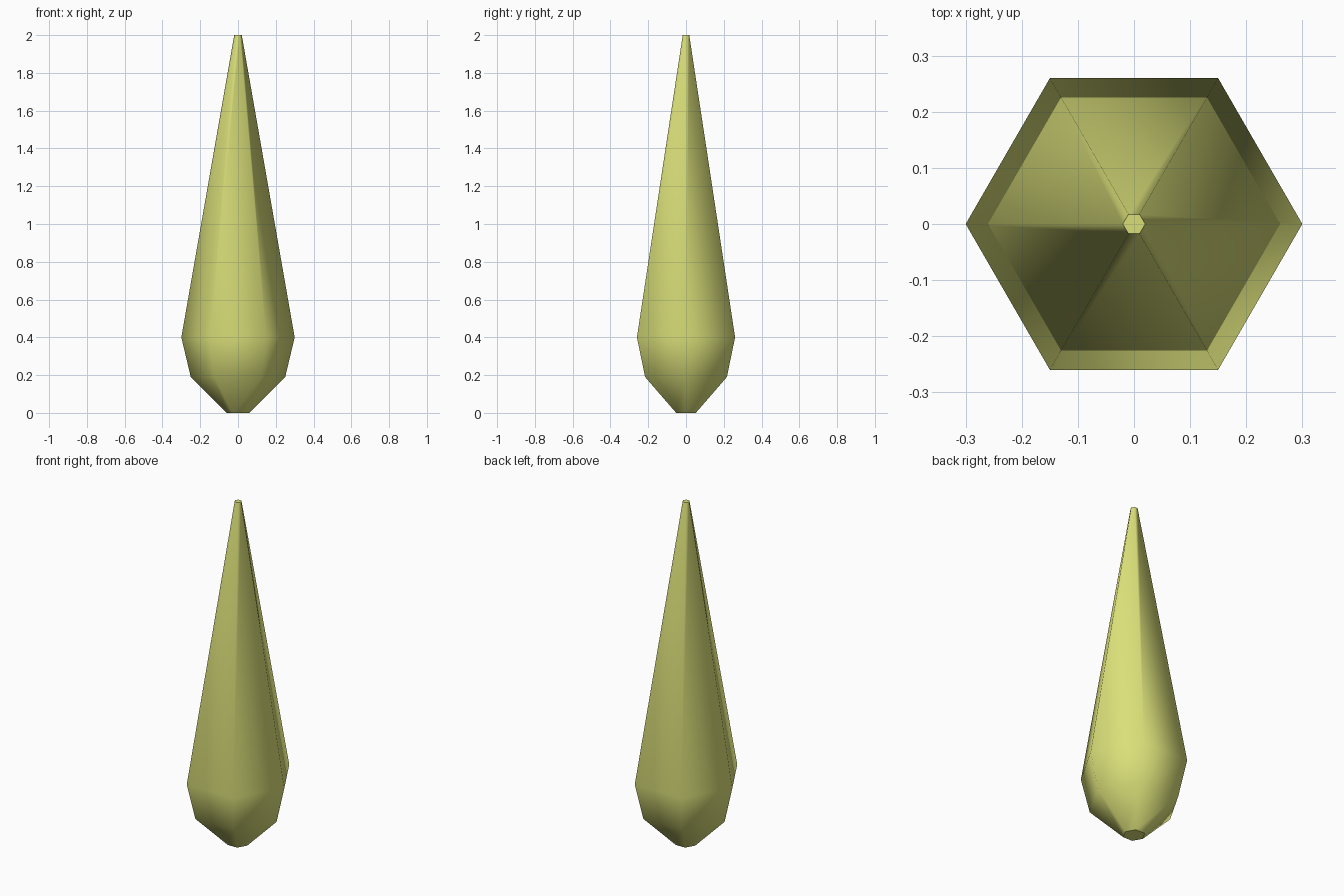
import bpy, bmesh
from math import cos, sin, tau

if "Cube" in bpy.data.objects:
    bpy.data.objects.remove(bpy.data.objects["Cube"])

SIDES = 6
PROFILE = [(0.06, 0.0), (0.25, 0.19), (0.30, 0.40), (0.02, 2.0)]  # radius, height

# Tapered six-sided spike: stacked hexagon rings
bm = bmesh.new()
rings = [[bm.verts.new((r * cos(tau * i / SIDES), r * sin(tau * i / SIDES), z))
          for i in range(SIDES)] for r, z in PROFILE]
for low, high in zip(rings, rings[1:]):
    for i in range(SIDES):
        j = (i + 1) % SIDES
        bm.faces.new((low[i], low[j], high[j], high[i])).smooth = True

# Flat end caps with crisp rims
for ring in (rings[0][::-1], rings[-1]):
    cap = bm.faces.new(ring)
    for edge in cap.edges:
        edge.smooth = False

mesh = bpy.data.meshes.new("spike")
bm.to_mesh(mesh)
bm.free()
spike = bpy.data.objects.new("spike", mesh)
bpy.context.collection.objects.link(spike)

# Yellow-green colour
mat = bpy.data.materials.new("yellow_green")
mat.diffuse_color = (0.70, 0.74, 0.19, 1)
mat.use_nodes = True
mat.node_tree.nodes["Principled BSDF"].inputs["Base Color"].default_value = mat.diffuse_color
mesh.materials.append(mat)
